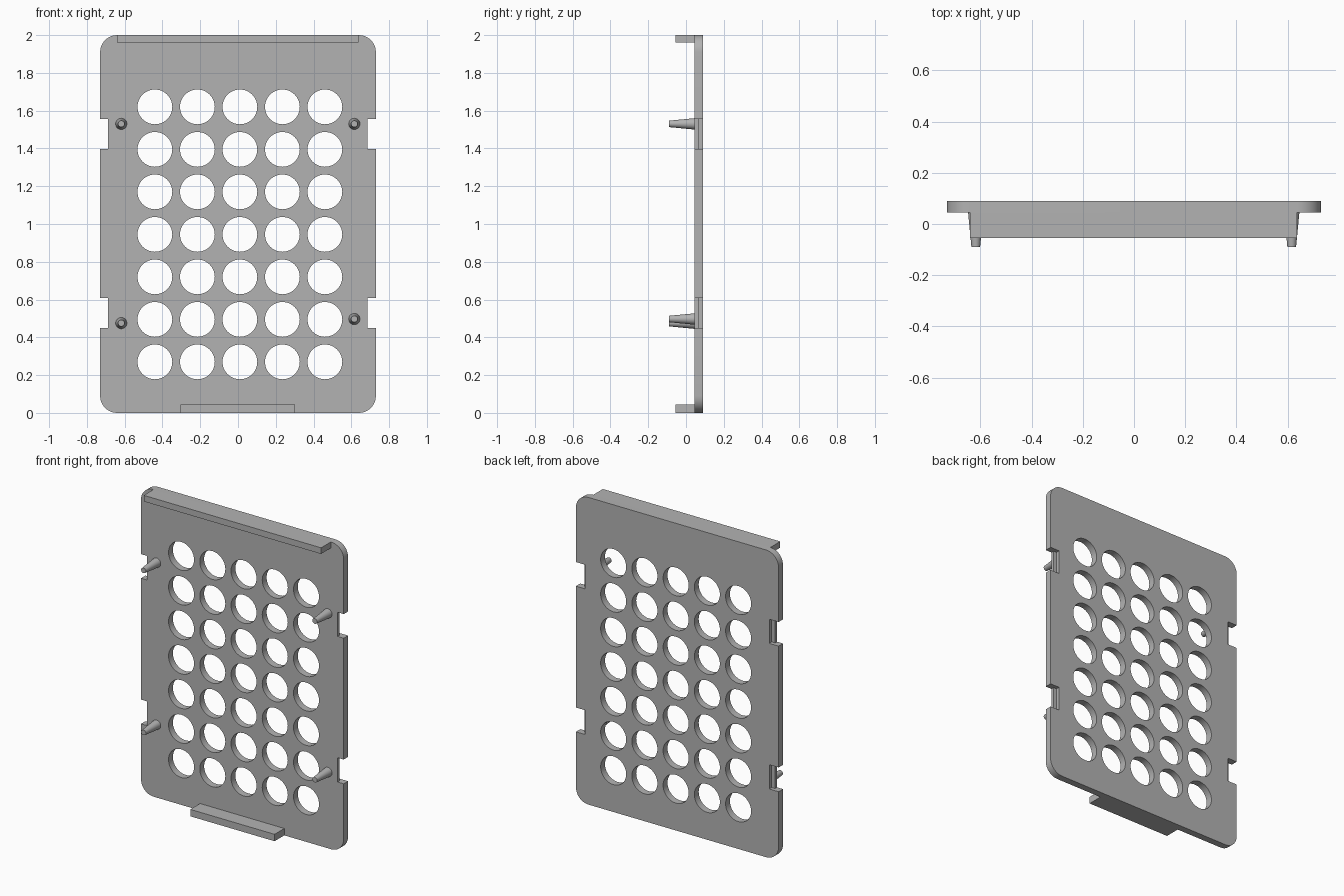
import bpy, bmesh, math
from mathutils import Matrix, Vector

if "Cube" in bpy.data.objects:
    bpy.data.objects.remove(bpy.data.objects["Cube"], do_unlink=True)

FRONT, BACK = 0.045, 0.09      # plate faces along y
WIDTH, HEIGHT, CORNER = 1.46, 2.0, 0.09

grey = bpy.data.materials.new("plain_grey")
grey.use_nodes = True
colour = (0.45, 0.45, 0.45, 1)
grey.diffuse_color = colour
grey.node_tree.nodes["Principled BSDF"].inputs["Base Color"].default_value = colour


def finish(name, bm):
    bmesh.ops.recalc_face_normals(bm, faces=bm.faces)
    mesh = bpy.data.meshes.new(name)
    bm.to_mesh(mesh)
    bm.free()
    mesh.materials.append(grey)
    obj = bpy.data.objects.new(name, mesh)
    bpy.context.collection.objects.link(obj)
    return obj


def add_box(bm, low, high):
    low, high = Vector(low), Vector(high)
    place = Matrix.Translation((low + high) / 2) @ Matrix.Diagonal((*(high - low), 1))
    bmesh.ops.create_cube(bm, size=1, matrix=place)


def add_cone(bm, x, z, y0, y1, r0, r1, sides):
    # Runs along y from y0 (radius r0) to y1 (radius r1)
    place = Matrix.Translation((x, (y0 + y1) / 2, z)) @ Matrix.Rotation(math.pi / 2, 4, "X")
    bmesh.ops.create_cone(bm, cap_ends=True, segments=sides, radius1=r1 if y1 > y0 else r0,
                          radius2=r0 if y1 > y0 else r1, depth=abs(y1 - y0), matrix=place)


def smooth(obj):
    bpy.ops.object.select_all(action="DESELECT")
    obj.select_set(True)
    bpy.context.view_layer.objects.active = obj
    bpy.ops.object.shade_smooth_by_angle(angle=math.radians(30))


# Plate with rounded corners
bm = bmesh.new()
outline = []
steps = 10
for i, (sx, sz) in enumerate([(1, 1), (-1, 1), (-1, -1), (1, -1)]):
    cx = sx * (WIDTH / 2 - CORNER)
    cz = HEIGHT / 2 + sz * (HEIGHT / 2 - CORNER)
    for k in range(steps + 1):
        a = (i + k / steps) * math.pi / 2
        outline.append(bm.verts.new((cx + CORNER * math.cos(a), FRONT, cz + CORNER * math.sin(a))))
face = bm.faces.new(outline)
extruded = bmesh.ops.extrude_face_region(bm, geom=[face])["geom"]
bmesh.ops.translate(bm, vec=(0, BACK - FRONT, 0),
                    verts=[v for v in extruded if isinstance(v, bmesh.types.BMVert)])
plate = finish("plate", bm)

# Cutter for the round holes and the side notches
bm = bmesh.new()
for col in range(5):
    for row in range(7):
        add_cone(bm, 0.01 + 0.225 * (col - 2), 0.27 + 0.225 * row, 0.2, -0.1, 0.092, 0.092, 48)
NOTCHES = [(0.45, 0.608), (1.398, 1.555)]
for z0, z1 in NOTCHES:
    add_box(bm, (0.686, -0.1, z0), (0.9, 0.2, z1))
    add_box(bm, (-0.9, -0.1, z0), (-0.688, 0.2, z1))
openings = finish("opening_cutter", bm)

# Cutter for the deeper step behind each notch
bm = bmesh.new()
for z0, z1 in NOTCHES:
    for s in (-1, 1):
        xs = sorted((s * 0.663, s * 0.9))
        add_box(bm, (xs[0], 0.065, z0), (xs[1], 0.2, z1))
rebates = finish("rebate_cutter", bm)

for cutter in (openings, rebates):
    mod = plate.modifiers.new(cutter.name, "BOOLEAN")
    mod.operation, mod.solver, mod.object = "DIFFERENCE", "EXACT", cutter
bpy.context.view_layer.update()
evaluated = plate.evaluated_get(bpy.context.evaluated_depsgraph_get())
cut_mesh = bpy.data.meshes.new_from_object(evaluated)
plate.modifiers.clear()
plate.data = cut_mesh
for cutter in (openings, rebates):
    bpy.data.objects.remove(cutter, do_unlink=True)
smooth(plate)

# Lips along the top and bottom edges
for name, x0, x1, z0, z1 in [("top_lip", -0.64, 0.637, 1.96, HEIGHT),
                             ("bottom_lip", -0.305, 0.302, 0, 0.045)]:
    bm = bmesh.new()
    add_box(bm, (x0, -0.055, z0), (x1, FRONT, z1))
    finish(name, bm)

# Tapered locating pegs
for name, x, z in [("upper_right_peg", -0.618, 1.53), ("lower_right_peg", -0.618, 0.475),
                   ("upper_left_peg", 0.616, 1.53), ("lower_left_peg", 0.616, 0.497)]:
    bm = bmesh.new()
    add_cone(bm, x, z, FRONT, -BACK, 0.03, 0.017, 32)
    smooth(finish(name, bm))
